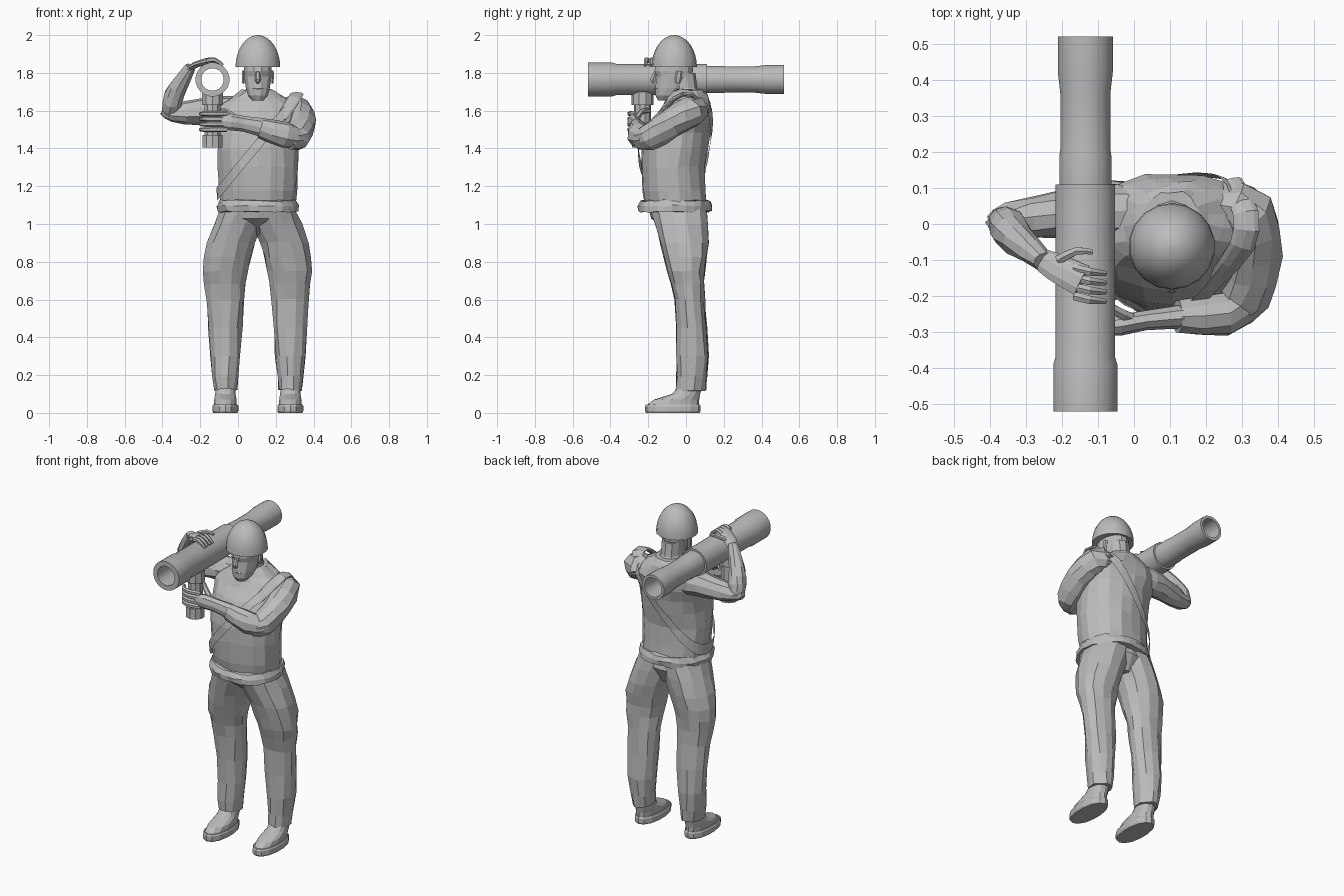
import bpy, bmesh, random
from math import cos, sin, pi
from mathutils import Vector

random.seed(4)
cube = bpy.data.objects.get("Cube")
if cube:
    bpy.data.objects.remove(cube, do_unlink=True)

colour = (0.5, 0.5, 0.5, 1)
grey = bpy.data.materials.new("plain grey")
grey.use_nodes = True
grey.diffuse_color = colour
grey.node_tree.nodes["Principled BSDF"].inputs["Base Color"].default_value = colour

X, Y, Z = Vector((1, 0, 0)), Vector((0, 1, 0)), Vector((0, 0, 1))
body_x = 0.105
tube_x = -0.135
tube_z = 1.765


def finish(name, bm):
    bmesh.ops.recalc_face_normals(bm, faces=bm.faces)
    mesh = bpy.data.meshes.new(name)
    bm.to_mesh(mesh)
    bm.free()
    mesh.materials.append(grey)
    ob = bpy.data.objects.new(name, mesh)
    bpy.context.collection.objects.link(ob)
    return ob


def skin(rings, closed=False):
    """Bridge point rings into a surface, capped or joined end to start."""
    bm = bmesh.new()
    loops = [[bm.verts.new(point) for point in ring] for ring in rings]
    following = loops[1:] + loops[:1] if closed else loops[1:]
    for lower, upper in zip(loops, following):
        for i in range(len(lower)):
            bm.faces.new((lower[i - 1], lower[i], upper[i], upper[i - 1]))
    if not closed:
        bm.faces.new(loops[0])
        bm.faces.new(loops[-1])
    return bm


def oval(centre, u, v, ru, rv, sides, power=2.0):
    """Ring of points; a power above two makes it squarer."""
    ring = []
    for i in range(sides):
        angle = 2 * pi * (i + 0.5) / sides
        a, b = cos(angle), sin(angle)
        k = (abs(a) ** power + abs(b) ** power) ** (-1 / power)
        ring.append(Vector(centre) + u * (a * k * ru) + v * (b * k * rv))
    return ring


def smooth(rows):
    """Add a curved in-between row after every given row."""
    result = []
    last = len(rows) - 1
    for i in range(last):
        before, after = rows[max(i - 1, 0)], rows[min(i + 2, last)]
        result.append(rows[i])
        result.append([(b + c) * 9 / 16 - (a + d) / 16
                       for a, b, c, d in zip(before, rows[i], rows[i + 1], after)])
    return result + [rows[last]]


def crumple(rings, amount):
    for ring in rings:
        for point in ring:
            point += Vector([random.uniform(-amount, amount) for axis in range(3)])
    return rings


def stack(rows, x=body_x, sides=14, power=2.2, folds=0.0, grow=0.0):
    """Upright loft from rows of height, y, half width, half depth."""
    return skin(crumple([oval((x, y, z), X, Y, rx + grow, ry + grow, sides, power)
                         for z, y, rx, ry in rows], folds))


def limb(name, rows, ref=Z, flat=1.0, sides=9, folds=0.0):
    """Loft along a bent path from rows of x, y, z, radius; flat scales along ref."""
    rows = smooth(rows)
    points = [Vector(row[:3]) for row in rows]
    rings = []
    for i, row in enumerate(rows):
        along = (points[min(i + 1, len(rows) - 1)] - points[max(i - 1, 0)]).normalized()
        u = along.cross(ref).normalized()
        rings.append(oval(points[i], u, u.cross(along), row[3], row[3] * flat, sides))
    return finish(name, skin(crumple(rings, folds)))


# Torso
torso_rows = smooth([(1.08, -0.05, 0.2, 0.165), (1.3, -0.07, 0.21, 0.17),
                     (1.48, -0.05, 0.215, 0.175), (1.6, 0, 0.23, 0.14),
                     (1.67, 0.01, 0.14, 0.11), (1.71, 0.01, 0.08, 0.08)])
finish("torso", stack(torso_rows, sides=18, folds=0.006))

# Shoulder strap: a slanted slice of an enlarged torso, continued over the shoulder
strap = stack(torso_rows, sides=36, grow=0.014)
across = Vector((0.77, 0, -0.64))
middle = Vector((0.08, 0, 1.39))
for way in (across, -across):
    bmesh.ops.bisect_plane(strap, geom=strap.verts[:] + strap.edges[:] + strap.faces[:],
                           plane_co=middle + way * 0.023, plane_no=way, clear_outer=True)
finish("shoulder_strap", strap)
limb("strap_over_shoulder", [(0.23, -0.15, 1.56, 0.01), (0.3, -0.06, 1.665, 0.012),
                             (0.31, 0.03, 1.685, 0.012), (0.27, 0.12, 1.6, 0.01)], X, 3)

# Rumpled hem at the waist
hem = []
for rise, grow in ((0.03, -0.02), (0.03, 0), (0, 0.014), (-0.03, 0.01), (-0.03, -0.02)):
    hem.append(oval((body_x, -0.058, 1.095 + rise), X, Y, 0.2 + grow, 0.184 + grow, 30, 2.2))
finish("shirt_hem", skin(crumple(hem, 0.006)))

# Pelvis
finish("pelvis", stack([(1.09, -0.05, 0.19, 0.15), (1.03, -0.035, 0.18, 0.15),
                        (0.94, 0, 0.04, 0.07)]))

# Trousers: each row gives height, distance from the body centre, y, half width, half depth
leg_rows = smooth([(1.08, 0.07, -0.04, 0.13, 0.15), (0.9, 0.14, -0.01, 0.13, 0.13),
                   (0.75, 0.17, 0, 0.12, 0.1), (0.6, 0.172, 0.02, 0.1, 0.08),
                   (0.3, 0.172, 0.035, 0.08, 0.085), (0.12, 0.17, 0.026, 0.06, 0.078)])
boot_rows = [(0.15, 0.03, 0.05, 0.06), (0.1, 0, 0.055, 0.075),
             (0.07, -0.05, 0.06, 0.12), (0.04, -0.07, 0.06, 0.14)]
for side, sign in (("left", 1), ("right", -1)):
    rings = [oval((body_x + sign * out, y, z), X, Y, rx, ry, 12, 2.2)
             for z, out, y, rx, ry in leg_rows]
    finish(side + "_trouser_leg", skin(crumple(rings, 0.005)))
    foot_x = body_x + sign * 0.172
    finish(side + "_boot", stack(boot_rows, foot_x))
    finish(side + "_sole", stack([(z, -0.07, r, r + 0.077) for z, r in
                                  ((0.045, 0.065), (0.035, 0.07), (0.01, 0.07), (0, 0.065))],
                                 foot_x))

# Neck, head and face
finish("neck", stack([(1.66, 0, 0.085, 0.085), (1.72, -0.01, 0.06, 0.07),
                      (1.8, -0.02, 0.06, 0.07)], sides=10))
finish("head", stack([(1.655, -0.115, 0.03, 0.035), (1.68, -0.1, 0.053, 0.063),
                      (1.72, -0.08, 0.065, 0.085), (1.78, -0.065, 0.074, 0.092),
                      (1.81, -0.065, 0.075, 0.104), (1.86, -0.06, 0.076, 0.1)], sides=12))
limb("nose", [(body_x, -0.16, 1.805, 0.01), (body_x, -0.176, 1.765, 0.016),
              (body_x, -0.168, 1.75, 0.01)], X, sides=6)
limb("mouth", [(body_x + dx, abs(dx) / 2 - 0.162, 1.717, 0.008) for dx in (-0.025, 0, 0.025)],
     Y, sides=6)
for side, sign in (("left", 1), ("right", -1)):
    ear_x = body_x + sign * 0.077
    limb(side + "_ear", [(ear_x, -0.045, 1.745, 0.006), (ear_x, -0.04, 1.775, 0.009),
                         (ear_x, -0.035, 1.81, 0.008)], Y, 2, 6)

# Helmet: a dome with a turned-in rim
dome = [(1.835, -0.062, 0.1, 0.1)]
for step in range(9):
    angle = pi / 2 * step / 8.2
    radius = 0.12 * cos(angle)
    dome.append((1.83 + 0.17 * sin(angle), -0.062, radius, radius))
helmet = finish("helmet", stack(dome, sides=18, power=2))

# Launcher tube, hollow right through
bore = 0.06
tube_profile = [(-0.52, bore), (-0.52, 0.09), (-0.39, 0.09), (-0.37, 0.084), (0.11, 0.084),
                (0.11, 0.073), (0.19, 0.073), (0.21, 0.07), (0.36, 0.07), (0.42, 0.077),
                (0.52, 0.077), (0.52, bore)]
tube = finish("tube", skin([oval((tube_x, y, tube_z), X, Z, r, r, 20)
                            for y, r in tube_profile], closed=True))

# Grip under the tube
for part, bottom, top, radius in (("collar", 1.63, 1.7, 0.058), ("handle", 1.46, 1.64, 0.045),
                                  ("foot", 1.405, 1.47, 0.055)):
    finish("grip_" + part, stack([(z, -0.23, radius, radius) for z in (bottom, top)],
                                 tube_x, 10, 2))

# Left arm: across the chest to the grip
limb("left_upper_arm", [(0.25, 0.05, 1.6, 0.065), (0.31, 0.03, 1.6, 0.08),
                        (0.335, -0.08, 1.53, 0.078), (0.31, -0.2, 1.46, 0.07),
                        (0.27, -0.25, 1.44, 0.045)], sides=10, folds=0.006)
limb("left_forearm", [(0.33, -0.21, 1.455, 0.045), (0.25, -0.25, 1.47, 0.06),
                      (0.12, -0.258, 1.51, 0.047)], flat=1.1, sides=10, folds=0.004)
limb("left_hand", [(0.13, -0.257, 1.51, 0.034), (0.03, -0.267, 1.53, 0.028),
                   (-0.04, -0.28, 1.54, 0.03), (-0.09, -0.285, 1.545, 0.02)], flat=1.5)
limb("left_thumb", [(-0.01, -0.26, 1.56, 0.016), (-0.06, -0.235, 1.595, 0.015),
                    (-0.1, -0.19, 1.6, 0.01)], sides=6)

# Right arm: out to the elbow, then up and over the tube
limb("right_upper_arm", [(0.03, 0.03, 1.6, 0.075), (-0.08, 0.035, 1.6, 0.08),
                         (-0.2, 0.03, 1.595, 0.068), (-0.35, 0.01, 1.585, 0.047),
                         (-0.4, 0.005, 1.6, 0.02)], sides=10, folds=0.005)
limb("right_forearm", [(-0.365, 0.015, 1.575, 0.035), (-0.35, -0.01, 1.64, 0.054),
                       (-0.32, -0.045, 1.72, 0.048), (-0.25, -0.105, 1.83, 0.03)],
     Y, sides=10, folds=0.003)
limb("right_hand", [(-0.262, -0.095, 1.815, 0.03), (-0.22, -0.12, 1.845, 0.04),
                    (-0.145, -0.158, 1.865, 0.046)], flat=0.4)
limb("right_thumb", [(-0.21, -0.1, 1.85, 0.015), (-0.16, -0.075, 1.868, 0.012),
                     (-0.115, -0.078, 1.862, 0.008)], sides=6)

# Fingers: the left ones wrap the grip, the right ones lie over the tube
for i, finger in enumerate(("little", "ring", "middle", "index")):
    z = 1.5 + 0.028 * i
    limb(f"left_{finger}_finger", [(-0.06, -0.285, z, 0.014), (-0.12, -0.298, z, 0.014),
                                   (-0.175, -0.285, z, 0.013), (-0.2, -0.245, z, 0.009)], sides=6)
    y = -0.2 + 0.026 * i
    limb(f"right_{finger}_finger", [(-0.165, y, 1.863, 0.013), (-0.125, y - 0.01, 1.87, 0.013),
                                    (-0.08, y - 0.015, 1.84, 0.008)], sides=6)

# Soft shading on the round equipment only
for ob in (helmet, tube):
    bpy.ops.object.select_all(action="DESELECT")
    ob.select_set(True)
    bpy.context.view_layer.objects.active = ob
    bpy.ops.object.shade_smooth_by_angle(angle=0.5)
